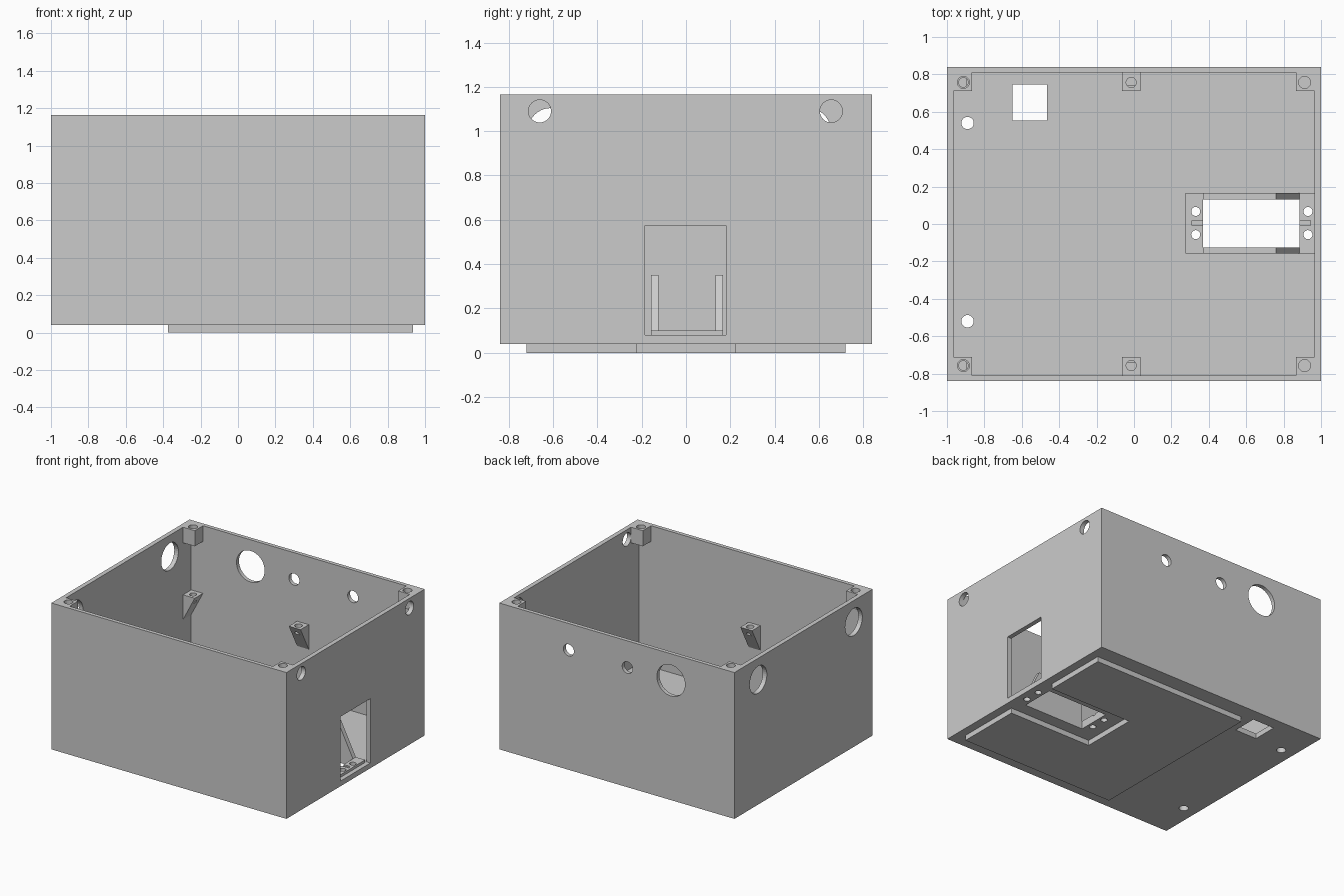
import bpy, bmesh, math
from mathutils import Vector

if "Cube" in bpy.data.objects:
    bpy.data.objects.remove(bpy.data.objects["Cube"], do_unlink=True)

grey = bpy.data.materials.new("light_grey_plastic")
grey.use_nodes = True
grey.diffuse_color = (0.6, 0.6, 0.6, 1)
grey.node_tree.nodes["Principled BSDF"].inputs["Base Color"].default_value = (0.6, 0.6, 0.6, 1)


def prism(name, outline, axis, lo, hi):
    """Extrude a 2D outline along an axis; outline uses the other two axes in order."""
    def place(p, t):
        c = list(p)
        c.insert("xyz".index(axis), t)
        return Vector(c)
    bm = bmesh.new()
    face = bm.faces.new([bm.verts.new(place(p, lo)) for p in outline])
    new = bmesh.ops.extrude_face_region(bm, geom=[face])["geom"]
    shift = place((0, 0), hi - lo)
    bmesh.ops.translate(bm, vec=shift, verts=[g for g in new if isinstance(g, bmesh.types.BMVert)])
    bmesh.ops.recalc_face_normals(bm, faces=bm.faces)
    mesh = bpy.data.meshes.new(name)
    bm.to_mesh(mesh)
    bm.free()
    mesh.materials.append(grey)
    obj = bpy.data.objects.new(name, mesh)
    bpy.context.collection.objects.link(obj)
    return obj


def box(name, x, y, z):
    return prism(name, [(x[0], y[0]), (x[1], y[0]), (x[1], y[1]), (x[0], y[1])], "z", *z)


def rod(axis, a, b, r, lo, hi):
    ring = [(a + r * math.cos(math.tau * i / 40), b + r * math.sin(math.tau * i / 40))
            for i in range(40)]
    return prism("cutter", ring, axis, lo, hi)


def cut(obj, cutters):
    """Subtract each cutter, then discard it."""
    for c in cutters:
        c.hide_render = True
        mod = obj.modifiers.new("cut", "BOOLEAN")
        mod.operation, mod.solver, mod.object = "DIFFERENCE", "EXACT", c
    bpy.context.view_layer.update()
    graph = bpy.context.evaluated_depsgraph_get()
    mesh = bpy.data.meshes.new_from_object(obj.evaluated_get(graph))
    obj.modifiers.clear()
    obj.data = mesh
    for c in cutters:
        bpy.data.objects.remove(c, do_unlink=True)


TOP, FLOOR, BASE = 1.165, 0.08, 0.04
IN_X, IN_Y = 0.965, 0.81


def mount_cutters():
    """Opening and screw holes shared by the floor and the mounting pad."""
    holes = [rod("z", x, y, 0.024, -0.1, 0.3) for x in (0.33, 0.93) for y in (-0.057, 0.067)]
    return holes + [box("cutter", (0.37, 0.885), (-0.125, 0.132), (-0.1, 0.3))]


# Open-topped shell with its wall and floor openings
shell = box("enclosure_shell", (-1, 1), (-0.84, 0.84), (BASE, TOP))
cutters = [box("cutter", (-IN_X, IN_X), (-IN_Y, IN_Y), (FLOOR, 1.4)),
           box("cutter", (0.94, 1.1), (-0.185, 0.18), (FLOOR, 0.575)),
           box("cutter", (-0.65, -0.465), (0.553, 0.745), (-0.1, 0.2))]
cutters += [rod("x", y, 1.09, 0.051, 0.9, 1.1) for y in (-0.66, 0.655)]
cutters += [rod("x", y, 1.0, 0.104, -1.1, -0.9) for y in (-0.61, 0.55)]
cutters += [rod("y", x, 0.96, r, 0.75, 0.95)
            for x, r in ((0.41, 0.045), (-0.09, 0.045), (-0.46, 0.12))]
cutters += [rod("z", -0.89, y, 0.033, -0.1, 0.2) for y in (-0.52, 0.54)]
cut(shell, cutters + mount_cutters())

# Raised plate under the floor, notched around the mount
prism("underside_plate",
      [(-0.375, -0.72), (0.935, -0.72), (0.935, -0.22), (0.23, -0.22),
       (0.23, 0.22), (0.935, 0.22), (0.935, 0.72), (-0.375, 0.72)], "z", 0, BASE)

# Mounting pad with shallow grooves, and a sloped rib on each side of the opening
pad = box("mounting_pad", (0.275, IN_X), (-0.157, 0.167), (FLOOR, 0.1))
grooves = [box("cutter", x, (-0.008, 0.018), (0.09, 0.2)) for x in ((0.31, 0.38), (0.88, 0.945))]
cut(pad, mount_cutters() + grooves)
for side, y in (("right", (-0.157, -0.125)), ("left", (0.132, 0.167))):
    prism("mount_rib_" + side, [(0.37, 0.1), (0.885, 0.1), (0.76, 0.35), (0.37, 0.35)], "y", *y)

# Lid screw posts in the upper corners
for sx in (-1, 1):
    for sy in (-1, 1):
        post = box("lid_post", sorted((sx * 0.865, sx * IN_X)), sorted((sy * 0.71, sy * IN_Y)),
                   (TOP - 0.12, TOP))
        cut(post, [rod("z", sx * 0.912, sy * 0.757, 0.032, 1, 1.3)])

# Wedge brackets half way up the walls
HIGH, LOW = 0.645, 0.455
for s in (-1, 1):
    corner = prism("corner_wedge", [(-IN_X, HIGH), (-0.865, HIGH), (-IN_X, LOW)], "y",
                   *sorted((s * 0.71, s * IN_Y)))
    cut(corner, [rod("z", -0.912, s * 0.757, 0.025, HIGH - 0.06, 0.8)])
    middle = prism("wall_wedge", [(s * IN_Y, HIGH), (s * 0.71, HIGH), (s * IN_Y, LOW)], "x",
                   -0.065, 0.035)
    cut(middle, [rod("z", -0.015, s * 0.757, 0.027, HIGH - 0.06, 0.8)])
